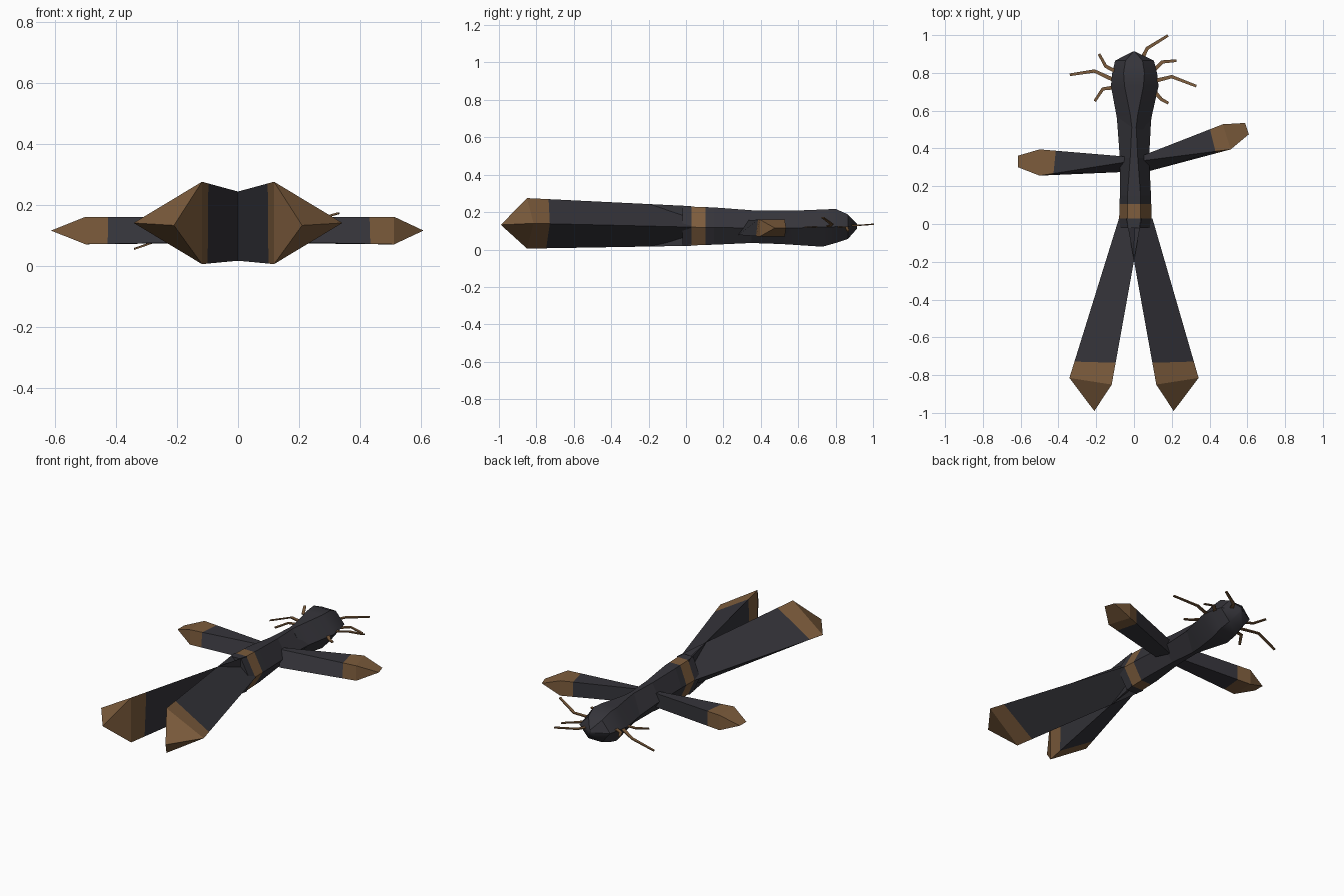
import bpy, bmesh
from mathutils import Vector as V

if "Cube" in bpy.data.objects:
    bpy.data.objects.remove(bpy.data.objects["Cube"])


def material(name, rgb):
    m = bpy.data.materials.new(name)
    m.use_nodes = True
    m.diffuse_color = (*rgb, 1)
    m.node_tree.nodes["Principled BSDF"].inputs["Base Color"].default_value = (*rgb, 1)
    return m


CLOTH = material("charcoal cloth", (0.036, 0.035, 0.043))
TWIG = material("brown bark", (0.205, 0.108, 0.046))


def loft(name, rings, mats, cuts=(), smooth=None):
    """Skin equal rings; faces beyond every cut plane take the second material."""
    bm = bmesh.new()
    loops = [[bm.verts.new(p) for p in ring] for ring in rings]
    n = len(loops[0])
    for a, b in zip(loops, loops[1:]):
        for i in range(n):
            j = (i + 1) % n
            bm.faces.new((a[i], a[j], b[j], b[i]))
    bm.faces.new(loops[0])
    bm.faces.new(loops[-1])
    bmesh.ops.remove_doubles(bm, verts=bm.verts[:], dist=0.0005)
    for co, no in cuts:
        bmesh.ops.bisect_plane(bm, geom=bm.verts[:] + bm.edges[:] + bm.faces[:],
                               plane_co=co, plane_no=no)
    if cuts:
        for f in bm.faces:
            c = f.calc_center_median()
            f.material_index = int(all((c - V(co)).dot(V(no)) > 0 for co, no in cuts))
    bmesh.ops.recalc_face_normals(bm, faces=bm.faces[:])
    mesh = bpy.data.meshes.new(name)
    bm.to_mesh(mesh)
    bm.free()
    for m in mats:
        mesh.materials.append(m)
    ob = bpy.data.objects.new(name, mesh)
    bpy.context.collection.objects.link(ob)
    if smooth:
        bpy.ops.object.select_all(action="DESELECT")
        ob.select_set(True)
        bpy.context.view_layer.objects.active = ob
        bpy.ops.object.shade_smooth_by_angle(angle=smooth)
    return ob


def body_ring(y, right, left, flat, top, bottom, mid):
    return [(right, y, mid), (flat, y, top), (-flat, y, top),
            (-left, y, mid), (-flat, y, bottom), (flat, y, bottom)]


# Torso with a belt band
loft("torso", [
    body_ring(-0.02, 0.095, 0.08, 0.035, 0.231, 0.02, 0.12),
    body_ring(0.15, 0.09, 0.075, 0.035, 0.225, 0.026, 0.118),
    body_ring(0.35, 0.08, 0.075, 0.02, 0.21, 0.035, 0.115),
    body_ring(0.58, 0.092, 0.092, 0.008, 0.207, 0.027, 0.115),
], [CLOTH, TWIG], [((0, 0.03, 0.12), (0, 1, 0)), ((0, 0.105, 0.12), (0, -1, 0))])

# Head
loft("head", [
    body_ring(0.50, 0.082, 0.08, 0.01, 0.208, 0.03, 0.115),
    body_ring(0.58, 0.096, 0.094, 0.02, 0.208, 0.025, 0.115),
    body_ring(0.73, 0.13, 0.122, 0.05, 0.214, 0.015, 0.12),
    body_ring(0.80, 0.122, 0.115, 0.055, 0.217, 0.035, 0.122),
    body_ring(0.865, 0.105, 0.1, 0.045, 0.188, 0.056, 0.122),
    body_ring(0.913, 0.006, 0.006, 0.004, 0.14, 0.11, 0.122),
], [CLOTH], smooth=0.6)

# Legs, three sided, with pointed brown feet
for side, s, hip in (("left", 1, 0.098), ("right", -1, 0.08)):
    tip = (s * 0.21, -0.99, 0.132)
    loft(side + "_leg", [
        [(s * hip, 0.028, 0.12), (-s * 0.04, 0.028, 0.232), (-s * 0.04, 0.028, 0.02)],
        [(s * 0.342, -0.815, 0.14), (s * 0.118, -0.85, 0.275), (s * 0.118, -0.85, 0.005)],
        [tip] * 3,
    ], [CLOTH, TWIG], [((s * 0.2, -0.735, 0.14), (s * 0.06, -1, 0.05))])


# Arms, boxy, with wedge-shaped brown hands
def arm(name, front, back, low, end_front, end_back, tip_front, tip_back, cut, no):
    loft(name, [
        [(*front, 0.158), (*back, 0.158), (*back, 0.075), (*low, 0.078)],
        [(*end_front, 0.16), (*end_back, 0.16), (*end_back, 0.07), (*end_front, 0.07)],
        [(*tip_front, 0.115), (*tip_back, 0.115), (*tip_back, 0.115), (*tip_front, 0.115)],
    ], [CLOTH, TWIG], [((*cut, 0.115), no)])


arm("right_arm", (-0.03, 0.33), (-0.02, 0.355), (-0.065, 0.275), (-0.5, 0.256),
    (-0.5, 0.395), (-0.613, 0.3), (-0.613, 0.362), (-0.42, 0.33), (-1, 0.1, 0))
arm("left_arm", (0.045, 0.335), (0.045, 0.362), (0.08, 0.28), (0.512, 0.395),
    (0.47, 0.528), (0.608, 0.475), (0.588, 0.535), (0.42, 0.43), (1, 0.25, 0))


# Twig hair, flat tapering ribbons
def twig(name, points):
    rings = []
    for i, p in enumerate(points):
        p = V(p)
        d = V(points[min(i + 1, 2)]) - V(points[max(i - 1, 0)])
        side = V((-d.y, d.x, 0)).normalized() * (0.011 - 0.002 * i)
        up = V((0, 0, 0.003))
        rings.append([p + side + up, p - side + up, p - side - up, p + side - up])
    loft(name, rings, [TWIG])


hair = [
    [(-0.08, 0.75, 0.12), (-0.21, 0.81, 0.1), (-0.34, 0.79, 0.055)],
    [(-0.08, 0.80, 0.13), (-0.15, 0.835, 0.13), (-0.185, 0.9, 0.14)],
    [(-0.09, 0.725, 0.12), (-0.165, 0.715, 0.115), (-0.208, 0.65, 0.1)],
    [(0.04, 0.87, 0.13), (0.07, 0.93, 0.13), (0.18, 0.998, 0.135)],
    [(0.09, 0.80, 0.12), (0.15, 0.858, 0.12), (0.225, 0.865, 0.1)],
    [(0.1, 0.755, 0.12), (0.2, 0.78, 0.135), (0.33, 0.73, 0.172)],
    [(0.1, 0.71, 0.12), (0.145, 0.66, 0.12), (0.182, 0.64, 0.12)],
]
for i, points in enumerate(hair):
    twig(f"hair_twig_{i + 1}", points)
